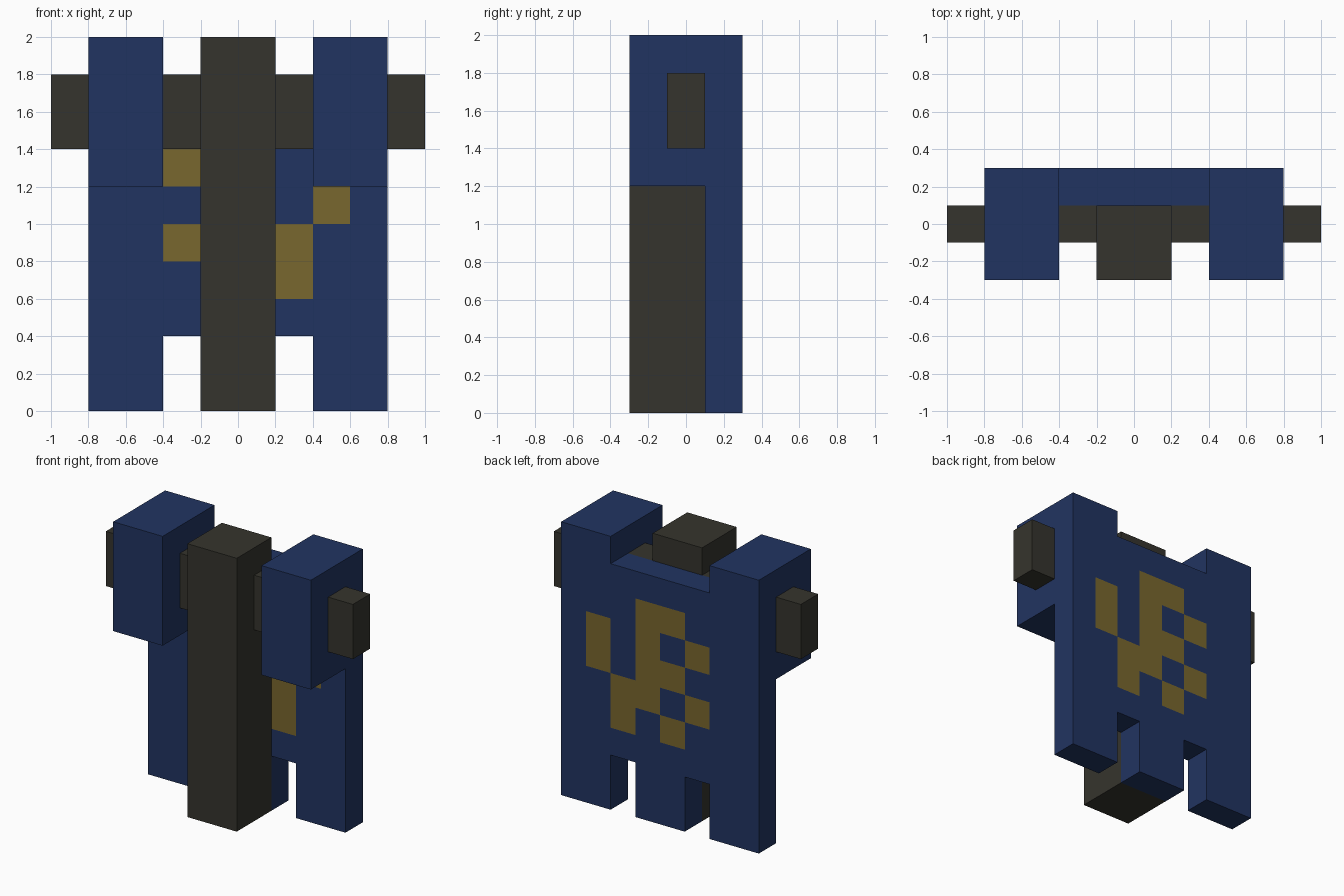
import bpy
import bmesh
from mathutils import Vector

cube = bpy.data.objects.get("Cube")
if cube:
    bpy.data.objects.remove(cube, do_unlink=True)


def srgb(r, g, b):
    def lin(c):
        c /= 255
        return c / 12.92 if c <= 0.04045 else ((c + 0.055) / 1.055) ** 2.4
    return (lin(r), lin(g), lin(b), 1.0)


def material(name, colour):
    m = bpy.data.materials.new(name)
    m.use_nodes = True
    m.diffuse_color = colour
    m.node_tree.nodes["Principled BSDF"].inputs["Base Color"].default_value = colour
    return m


BLUE = material("navy_blue", srgb(33, 52, 97))
DARK = material("charcoal", srgb(53, 52, 45))
GOLD = material("dull_gold", srgb(121, 103, 46))


def add_object(name, bm, mats):
    mesh = bpy.data.meshes.new(name)
    bm.to_mesh(mesh)
    bm.free()
    for m in mats:
        mesh.materials.append(m)
    obj = bpy.data.objects.new(name, mesh)
    bpy.context.collection.objects.link(obj)
    return obj


def box(name, lo, hi, mat):
    lo, hi = Vector(lo), Vector(hi)
    bm = bmesh.new()
    bmesh.ops.create_cube(bm, size=1)
    bmesh.ops.scale(bm, vec=hi - lo, verts=bm.verts)
    bmesh.ops.translate(bm, vec=(lo + hi) / 2, verts=bm.verts)
    return add_object(name, bm, [mat])


# Central post and the crossbar running through the shoulders
box("center_post", (-0.2, -0.3, 0), (0.2, 0.1, 2), DARK)
box("crossbar", (-1, -0.1, 1.4), (1, 0.1, 1.8), DARK)

# Shoulder blocks
for side, x in (("left", 0.6), ("right", -0.6)):
    box(side + "_shoulder", (x - 0.2, -0.3, 1.2), (x + 0.2, 0.1, 2), BLUE)

# Cape panel: a grid of square cells, columns counted from -x, rows from the floor
CELL = 0.2
gold_rows = {2: (4, 6), 3: (3, 5, 7), 4: (4, 5, 6, 7), 5: (3, 4), 6: (5, 6)}
bm = bmesh.new()
for col in range(8):
    bottom = 2 if col in (2, 5) else 0        # notches in the hem
    top = 9 if 2 <= col <= 5 else 10          # lower edge between the shoulders
    for row in range(bottom, top):
        corners = ((0, 0), (1, 0), (1, 1), (0, 1))
        face = bm.faces.new([bm.verts.new(((col + i) * CELL - 0.8, 0.1, (row + j) * CELL))
                             for i, j in corners])
        face.material_index = 1 if row in gold_rows.get(col, ()) else 0
bmesh.ops.remove_doubles(bm, verts=bm.verts, dist=0.001)
cape = add_object("cape", bm, [BLUE, GOLD])
thick = cape.modifiers.new("thickness", "SOLIDIFY")
thick.thickness = 0.2
thick.offset = -1                             # faces point to -y, so thicken toward +y
